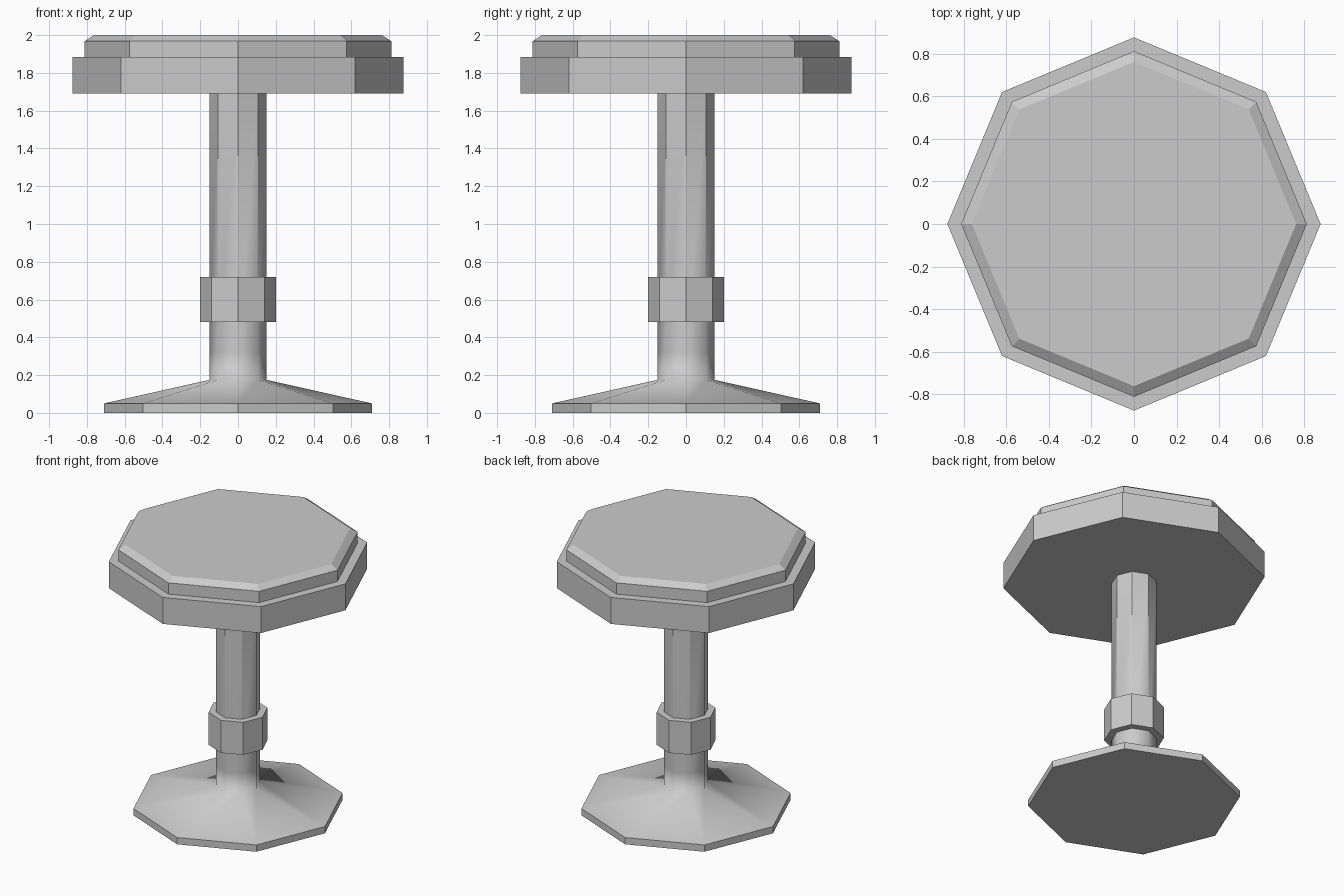
import bpy, bmesh
from math import cos, sin, pi

if "Cube" in bpy.data.objects:
    bpy.data.objects.remove(bpy.data.objects["Cube"])

SIDES = 8


def lathe(name, profile, soft=None):
    """Octagonal solid from (radius, z) rings; soft = z range with blended shading."""
    bm = bmesh.new()
    rings = [[bm.verts.new((r * cos(2 * pi * i / SIDES), r * sin(2 * pi * i / SIDES), z))
              for i in range(SIDES)] for r, z in profile]
    for low, high in zip(rings, rings[1:]):
        for i in range(SIDES):
            j = (i + 1) % SIDES
            bm.faces.new((low[i], low[j], high[j], high[i]))
    bm.faces.new(rings[0][::-1])
    bm.faces.new(rings[-1])
    if soft:
        lo, hi = soft
        for f in bm.faces:
            f.smooth = True
        for e in bm.edges:
            zs = sorted(v.co.z for v in e.verts)
            inside = zs[0] > lo - 1e-4 and zs[1] < hi + 1e-4
            e.smooth = inside and zs[1] > lo + 1e-4
    mesh = bpy.data.meshes.new(name)
    bm.to_mesh(mesh)
    bm.free()
    obj = bpy.data.objects.new(name, mesh)
    bpy.context.collection.objects.link(obj)
    return obj


# Flared foot blending softly into the pedestal column
lathe("pedestal", [(0.71, 0), (0.71, 0.05), (0.15, 0.175), (0.15, 0.32), (0.15, 1.69)],
      soft=(0.05, 0.32))

# Collar around the column
lathe("collar", [(0.2, 0.48), (0.2, 0.72)])

# Seat frame and bevelled cushion
lathe("seat_frame", [(0.877, 1.69), (0.877, 1.885)])
lathe("seat_cushion", [(0.812, 1.885), (0.812, 1.968), (0.762, 2.0)])
